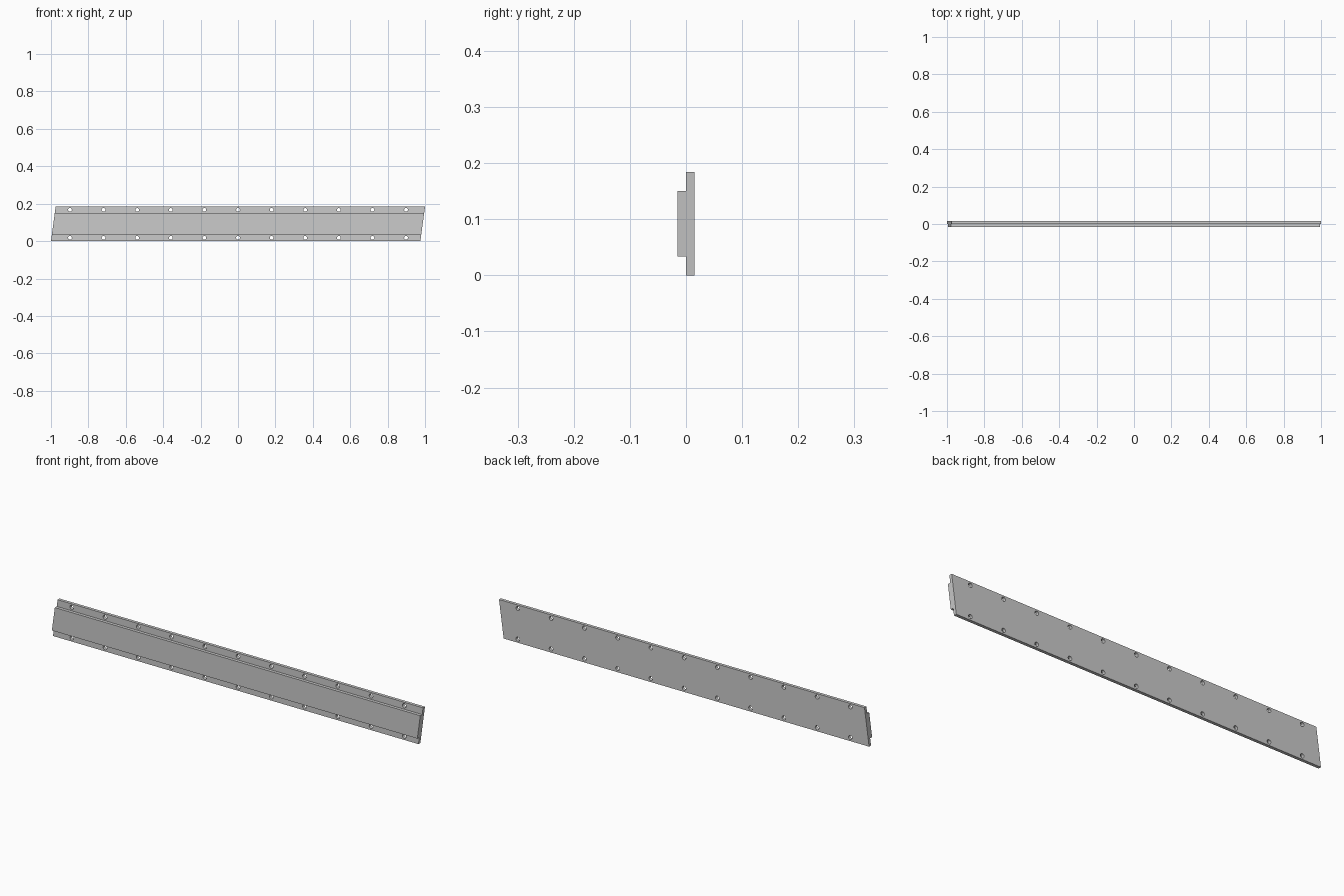
import bpy, bmesh
from mathutils import Matrix, Vector

if "Cube" in bpy.data.objects:
    bpy.data.objects.remove(bpy.data.objects["Cube"])

HEIGHT = 0.184
SLANT = 0.025 / HEIGHT      # x lean of both ends per unit of height
HALF = 0.9875               # half length at mid height


def finish(name, bm):
    bmesh.ops.recalc_face_normals(bm, faces=bm.faces)
    mesh = bpy.data.meshes.new(name)
    bm.to_mesh(mesh)
    bm.free()
    obj = bpy.data.objects.new(name, mesh)
    bpy.context.collection.objects.link(obj)
    return obj


# Flanged rail: stepped y-z profile swept along x with leaning ends
profile = [(0.015, 0), (0.015, HEIGHT), (0, HEIGHT), (0, 0.15),
           (-0.015, 0.15), (-0.015, 0.034), (0, 0.034), (0, 0)]
bm = bmesh.new()
verts = [bm.verts.new((-HALF + (z - HEIGHT / 2) * SLANT, y, z)) for y, z in profile]
face = bm.faces.new(verts)
swept = bmesh.ops.extrude_face_region(bm, geom=[face], use_keep_orig=True)
moved = [g for g in swept["geom"] if isinstance(g, bmesh.types.BMVert)]
bmesh.ops.translate(bm, verts=moved, vec=Vector((2 * HALF, 0, 0)))
rail = finish("mounting_rail", bm)

# Bolt hole cutters: eleven along each flange
bm = bmesh.new()
for z in (0.0175, 0.167):
    for i in range(11):
        place = Matrix.Translation(((i - 5) * 0.1797, 0.0075, z)) @ Matrix.Rotation(1.5707963, 4, 'X')
        bmesh.ops.create_cone(bm, cap_ends=True, segments=24, radius1=0.01,
                              radius2=0.01, depth=0.04, matrix=place)
cutter = finish("bolt_hole_cutters", bm)
cutter.hide_render = True

# Cut the holes, then drop the cutters
mod = rail.modifiers.new("bolt_holes", 'BOOLEAN')
mod.operation = 'DIFFERENCE'
mod.solver = 'EXACT'
mod.object = cutter
bpy.context.view_layer.objects.active = rail
rail.select_set(True)
bpy.ops.object.modifier_apply(modifier=mod.name)
bpy.data.objects.remove(cutter)
bpy.ops.object.shade_smooth_by_angle()
